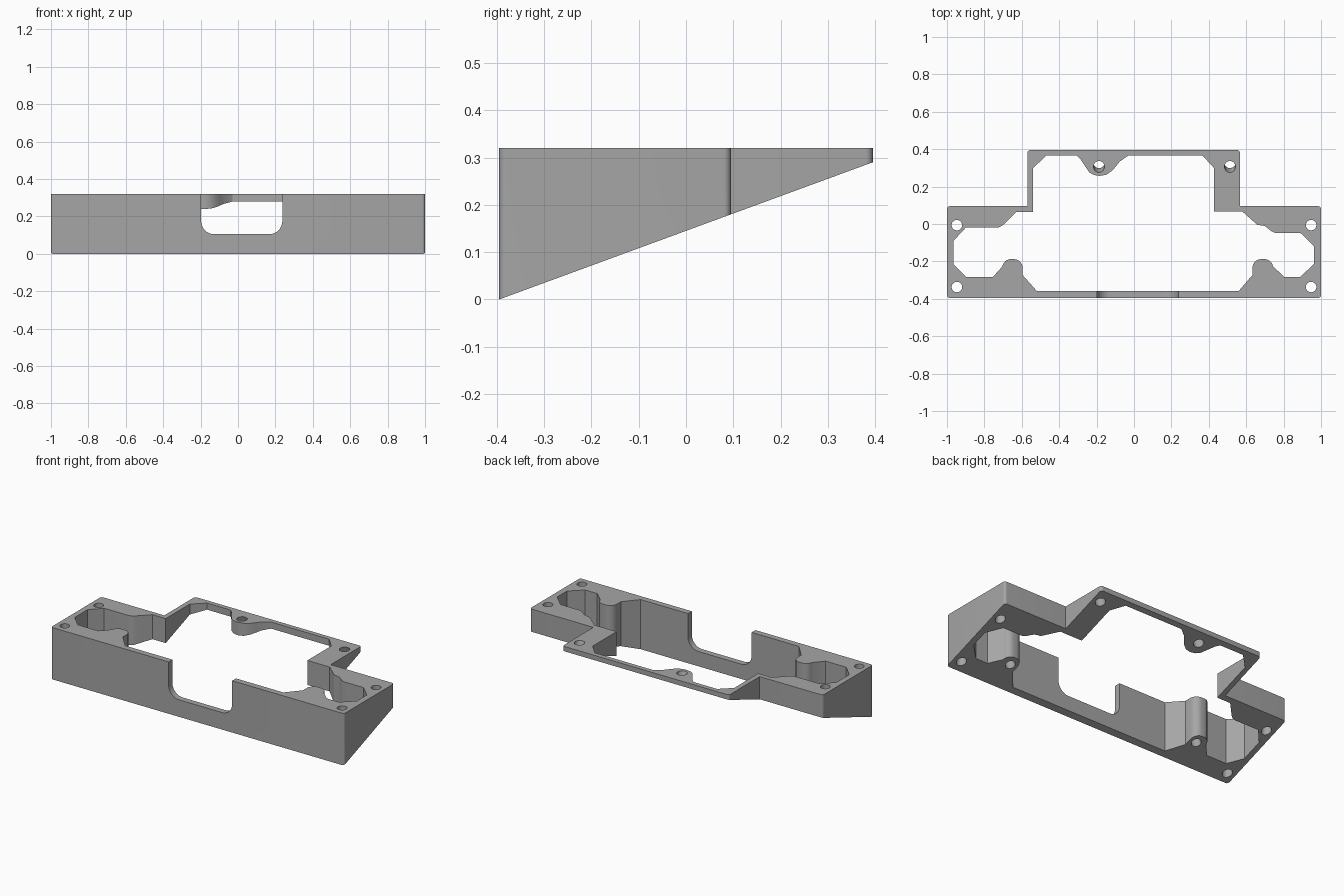
import bpy, bmesh, math
from mathutils import Vector, Matrix

if "Cube" in bpy.data.objects:
    bpy.data.objects.remove(bpy.data.objects["Cube"])

TOP = 0.32                      # height of the flat top
BACK = 0.395                    # half depth
SLOPE = 0.29 / (2 * BACK)       # tilt of the underside
TILT = Matrix.Rotation(math.atan(SLOPE), 4, 'X')


def rounded(points, steps=7):
    """Turn (x, y[, radius]) corners into a profile with arcs."""
    out = []
    for i, c in enumerate(points):
        p = Vector(c[:2])
        if len(c) < 3:
            out.append(p)
            continue
        a = (Vector(points[i - 1][:2]) - p).normalized()
        b = (Vector(points[(i + 1) % len(points)][:2]) - p).normalized()
        half, r = a.angle(b) / 2, c[2]
        centre = p + (a + b).normalized() * (r / math.sin(half))
        t = r / math.tan(half)
        u, v = p + a * t - centre, p + b * t - centre
        out += [centre + u.lerp(v, k / steps).normalized() * r for k in range(steps + 1)]
    return out


def to_object(bm, name):
    bmesh.ops.recalc_face_normals(bm, faces=bm.faces)
    me = bpy.data.meshes.new(name)
    bm.to_mesh(me)
    bm.free()
    ob = bpy.data.objects.new(name, me)
    bpy.context.collection.objects.link(ob)
    return ob


def prism(name, profile, bottom, top, matrix=Matrix()):
    """Extrude a profile; bottom is a function of y."""
    bm = bmesh.new()
    low = [bm.verts.new((p.x, p.y, bottom(p.y))) for p in profile]
    high = [bm.verts.new((p.x, p.y, top)) for p in profile]
    bm.faces.new(low)
    bm.faces.new(high)
    n = len(profile)
    for i in range(n):
        j = (i + 1) % n
        bm.faces.new((low[i], low[j], high[j], high[i]))
    bm.transform(matrix)
    return to_object(bm, name)


def drill(name, pos, radius, length, turn=Matrix()):
    bm = bmesh.new()
    bmesh.ops.create_cone(bm, cap_ends=True, segments=28, radius1=radius,
                          radius2=radius, depth=length,
                          matrix=Matrix.Translation(pos) @ turn)
    return to_object(bm, name)


# Wedge shaped body with a narrower rear section
R = 0.015
outer = [(-1, -BACK, R), (1, -BACK, R), (1, 0.095, R), (0.566, 0.095),
         (0.566, BACK, R), (-0.57, BACK, R), (-0.57, 0.095), (-1, 0.095, R)]
frame = prism("wedge_frame", rounded(outer), lambda y: (y + BACK) * SLOPE, TOP)

# Opening through the middle, with bosses left standing
inner = [
    (-0.468, 0.366), (-0.307, 0.366),
    (-0.285, 0.345), (-0.262, 0.31), (-0.24, 0.277), (-0.215, 0.262), (-0.183, 0.257),
    (-0.147, 0.264), (-0.117, 0.285), (-0.095, 0.31), (-0.075, 0.335),
    (-0.03, 0.366), (0.366, 0.366), (0.427, 0.30), (0.427, 0.066),
    (0.58, 0.066), (0.66, -0.005), (0.70, -0.01, 0.05), (0.745, -0.048, 0.06),
    (0.89, -0.048), (0.962, -0.118), (0.962, -0.214), (0.887, -0.284), (0.805, -0.284),
    (0.745, -0.228), (0.728, -0.188, 0.045), (0.634, -0.188, 0.045), (0.634, -0.272),
    (0.56, -0.358), (-0.52, -0.358),
    (-0.596, -0.272), (-0.596, -0.188, 0.045), (-0.69, -0.188, 0.045), (-0.705, -0.228),
    (-0.755, -0.284), (-0.895, -0.284), (-0.965, -0.214), (-0.965, -0.09),
    (-0.90, -0.02), (-0.715, -0.02, 0.06), (-0.63, 0.065), (-0.539, 0.065), (-0.539, 0.30)]
cutters = [prism("opening", rounded(inner), lambda y: -0.2, 0.6)]

# Front slot, open at the top with rounded lower corners
slot = [(-0.197, 0.5), (-0.197, 0.105, 0.07), (0.237, 0.105, 0.07), (0.237, 0.5)]
cutters.append(prism("front_slot", rounded(slot), lambda y: 0.3, 0.5,
                     Matrix.Rotation(math.pi / 2, 4, 'X')))

# Straight corner holes, tilted rear holes, blind holes under the bosses
for x in (-0.947, 0.947):
    for y in (-0.337, -0.006):
        cutters.append(drill("corner_hole", (x, y, 0.2), 0.028, 1))
for x in (-0.187, 0.513):
    cutters.append(drill("rear_hole", (x, 0.306, TOP), 0.029, 0.5, TILT))
for x in (-0.643, 0.681):
    cutters.append(drill("boss_hole", (x, -0.238, (BACK - 0.238) * SLOPE), 0.028, 0.3, TILT))

bpy.context.view_layer.objects.active = frame
for c in cutters:
    mod = frame.modifiers.new(c.name, 'BOOLEAN')
    mod.operation, mod.solver, mod.object = 'DIFFERENCE', 'EXACT', c
    bpy.ops.object.modifier_apply(modifier=mod.name)
    bpy.data.objects.remove(c)

# One plain grey, smooth only around the rounded parts
grey = bpy.data.materials.new("plain_grey")
grey.diffuse_color = (0.38, 0.38, 0.38, 1)
grey.use_nodes = True
grey.node_tree.nodes["Principled BSDF"].inputs["Base Color"].default_value = grey.diffuse_color
frame.data.materials.clear()
frame.data.materials.append(grey)
bpy.ops.object.select_all(action='DESELECT')
frame.select_set(True)
bpy.ops.object.shade_smooth_by_angle(angle=math.radians(25))
